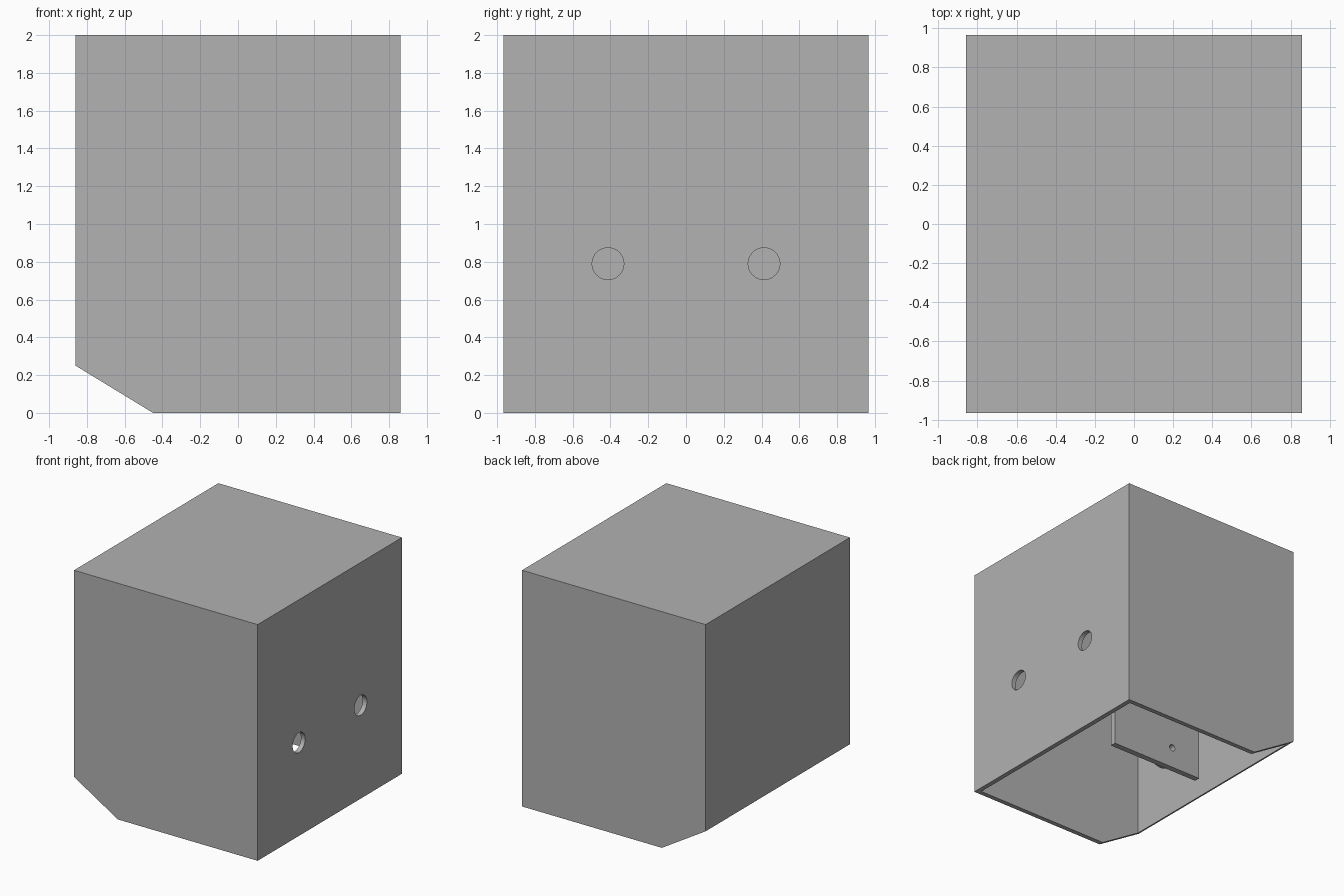
import bpy
import bmesh
from mathutils import Matrix, Vector

cube = bpy.data.objects.get("Cube")
if cube:
    bpy.data.objects.remove(cube, do_unlink=True)

HALF_X, HALF_Y, TOP = 0.86, 0.965, 2.0
WALL = 0.04

grey = bpy.data.materials.new("plain_grey")
grey.use_nodes = True
colour = (0.445, 0.445, 0.445, 1)
grey.diffuse_color = colour
grey.node_tree.nodes["Principled BSDF"].inputs["Base Color"].default_value = colour


def make_object(name, bm):
    bmesh.ops.recalc_face_normals(bm, faces=bm.faces)
    mesh = bpy.data.meshes.new(name)
    bm.to_mesh(mesh)
    bm.free()
    mesh.materials.append(grey)
    obj = bpy.data.objects.new(name, mesh)
    bpy.context.collection.objects.link(obj)
    return obj


def prism(name, profile, y0, y1):
    """Extrude an (x, z) outline from y0 to y1."""
    bm = bmesh.new()
    face = bm.faces.new([bm.verts.new((x, y0, z)) for x, z in profile])
    ext = bmesh.ops.extrude_face_region(bm, geom=[face])
    verts = [g for g in ext["geom"] if isinstance(g, bmesh.types.BMVert)]
    bmesh.ops.translate(bm, verts=verts, vec=(0, y1 - y0, 0))
    return make_object(name, bm)


def box(name, x0, x1, y0, y1, z0, z1):
    return prism(name, [(x0, z0), (x1, z0), (x1, z1), (x0, z1)], y0, y1)


def cylinder(name, centre, radius, depth, axis):
    bm = bmesh.new()
    turn = Vector(axis).to_track_quat("Z", "Y").to_matrix().to_4x4()
    bmesh.ops.create_cone(bm, cap_ends=True, segments=40, radius1=radius, radius2=radius,
                          depth=depth, matrix=Matrix.Translation(centre) @ turn)
    return make_object(name, bm)


def cut(target, cutter):
    """Subtract the cutter from the target and discard it."""
    cutter.hide_render = True
    mod = target.modifiers.new("cut", "BOOLEAN")
    mod.operation = "DIFFERENCE"
    mod.solver = "EXACT"
    mod.object = cutter
    bpy.context.view_layer.objects.active = target
    bpy.ops.object.modifier_apply(modifier=mod.name)
    bpy.data.objects.remove(cutter, do_unlink=True)


# Housing: sloped lower corner, hollow and open underneath
outline = [(-0.45, 0), (HALF_X, 0), (HALF_X, TOP), (-HALF_X, TOP), (-HALF_X, 0.25)]
housing = prism("housing", outline, -HALF_Y, HALF_Y)
inner_x, inner_y = HALF_X - WALL, HALF_Y - WALL
cut(housing, box("cavity_cutter", -inner_x, inner_x, -inner_y, inner_y, -0.2, TOP - WALL))

# Two mounting holes through the left wall
for side in (-1, 1):
    cut(housing, cylinder("hole_cutter", (HALF_X, side * 0.413, 0.79), 0.084, 0.2, (1, 0, 0)))

# Inner plate hanging from the lid, with a small bored socket behind it
plate = box("inner_plate", -0.66, 0.22, -0.025, 0.025, 0.25, TOP - WALL)
socket = cylinder("socket", (-0.38, -0.075, 0.43), 0.12, 0.1, (0, 1, 0))
for part in (plate, socket):
    cut(part, cylinder("bore_cutter", (-0.38, 0, 0.43), 0.028, 0.6, (0, 1, 0)))

# Smooth the round surfaces, keep the edges crisp
for obj in (housing, plate, socket):
    bpy.ops.object.select_all(action="DESELECT")
    obj.select_set(True)
    bpy.context.view_layer.objects.active = obj
    bpy.ops.object.shade_smooth_by_angle()
